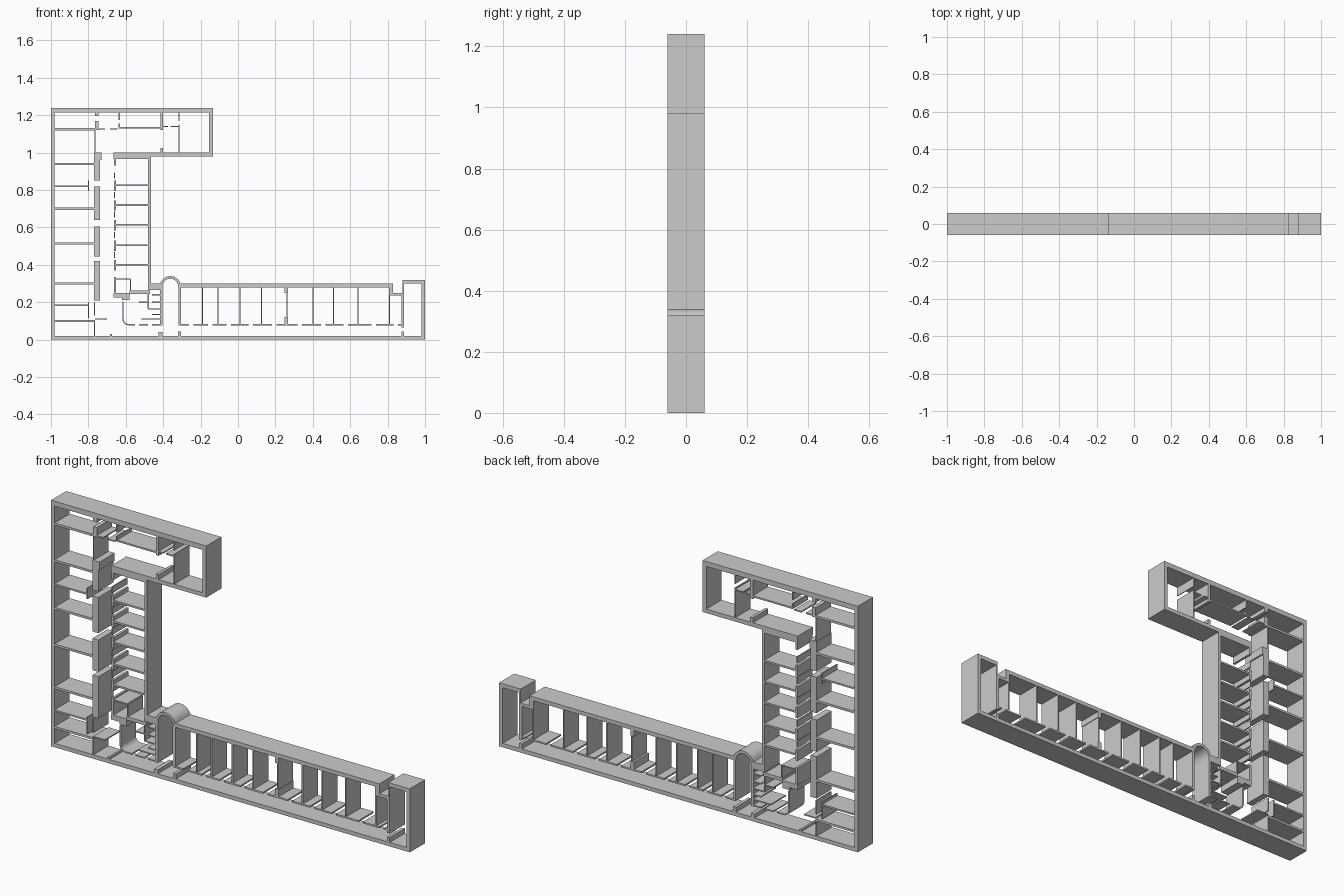
import bpy, bmesh, math

if "Cube" in bpy.data.objects:
    bpy.data.objects.remove(bpy.data.objects["Cube"])

D = 0.06  # half depth of every wall


def finish(name, bm):
    bmesh.ops.recalc_face_normals(bm, faces=bm.faces)
    me = bpy.data.meshes.new(name)
    bm.to_mesh(me)
    bm.free()
    ob = bpy.data.objects.new(name, me)
    bpy.context.scene.collection.objects.link(ob)
    return ob


def walls(name, rects):
    """Each rect (x0, x1, z0, z1) becomes a full-depth wall slab."""
    bm = bmesh.new()
    for x0, x1, z0, z1 in rects:
        f = bm.faces.new([bm.verts.new((x, -D, z)) for x, z in
                          ((x0, z0), (x1, z0), (x1, z1), (x0, z1))])
        ext = bmesh.ops.extrude_face_region(bm, geom=[f])["geom"]
        bmesh.ops.translate(bm, vec=(0, 2 * D, 0),
                            verts=[v for v in ext if isinstance(v, bmesh.types.BMVert)])
    return finish(name, bm)


def across(z, x0, x1, t=0.006):
    return (x0, x1, z - t / 2, z + t / 2)


def upright(x, z0, z1, t=0.006):
    return (x - t / 2, x + t / 2, z0, z1)


def arc(r, a0, a1, n=14):
    return [(-0.362 + r * math.cos(math.radians(a0 + (a1 - a0) * i / n)),
             0.283 + r * math.sin(math.radians(a0 + (a1 - a0) * i / n))) for i in range(n + 1)]


# Outer shell: matched outer and inner outlines, with a round stair bay
outer = [(-1, 0), (-1, 1.24), (-.135, 1.24), (-.135, .98), (-.465, .98), (-.465, .30), (-.418, .30)]
outer += arc(0.057, 163, 17)
outer += [(-.30, .30), (.83, .30), (.83, .25), (.88, .25), (.88, .32), (1, .32), (1, 0)]
inner = [(-.98, .02), (-.98, 1.215), (-.155, 1.215), (-.155, 1.0), (-.48, 1.0), (-.48, .265), (-.415, .265)]
inner += arc(0.043, 180, 0)
inner += [(-.305, .28), (.81, .28), (.81, .235), (.888, .235), (.888, .30), (.98, .30), (.98, .02)]
bm = bmesh.new()
rings = [[bm.verts.new((x, y, z)) for x, z in pts]
         for pts, y in ((outer, -D), (outer, D), (inner, D), (inner, -D))]
n = len(outer)
for a in range(4):
    p, q = rings[a], rings[(a + 1) % 4]
    for i in range(n):
        j = (i + 1) % n
        bm.faces.new((p[i], p[j], q[j], q[i]))
shell = finish("outer_shell", bm)
bpy.context.view_layer.objects.active = shell
shell.select_set(True)
bpy.ops.object.shade_smooth_by_angle(angle=math.radians(25))

# Room dividers of the long left wing
walls("left_room_dividers",
      [across(z, -.98, -.765, .011) for z in (1.125, .94, .70, .515, .30, .10)]
      + [across(z, -.98, -.80, .008) for z in (.82, .185)]
      + [upright(-.80, .795, .85), upright(-.80, .115, .20)])

# Thick corridor wall with doorways
walls("corridor_thick_wall",
      [(-.77, -.737, a, b) for a, b in ((.21, .42), (.445, .605), (.64, .82), (.85, .96))]
      + [(-.77, -.73, .96, 1.0), (-.765, -.745, 1.12, 1.17), (-.765, -.745, 1.195, 1.215),
         upright(-.765, 1.0, 1.12, .004), upright(-.767, .02, .10), upright(-.767, .13, .20)])

# Rooms on the courtyard side of the left wing
right_levels = (.825, .72, .615, .505, .40)
walls("courtyard_room_dividers", [across(z, -.66, -.48, .009) for z in right_levels])
walls("corridor_thin_wall",
      [upright(-.658, z - .03, z + .025, .012) for z in right_levels]
      + [upright(-.66, z + .038, z + .07) for z in right_levels]
      + [upright(-.658, .93, .97, .012), upright(-.658, .25, .335, .012)])
walls("corridor_end_blocks",
      [(-.665, -.47, .965, 1.0), (-.665, -.58, .225, .25), (-.62, -.58, .212, .225),
       (-.58, -.47, .245, .262), across(.325, -.66, -.575), upright(-.575, .26, .325)])

# Partitions of the top wing
walls("top_wing_partitions",
      [(-.415, -.40, 1.12, 1.215), (-.415, -.40, 1.0, 1.025),
       across(1.133, -.635, -.415, .008), upright(-.635, 1.13, 1.155), upright(-.635, 1.175, 1.215),
       across(1.127, -.745, -.71), across(1.127, -.685, -.645),
       across(1.14, -.40, -.375), across(1.14, -.36, -.315),
       upright(-.315, 1.0, 1.15, .004), upright(-.315, 1.17, 1.215, .004)])

# Washroom partitions in the corner, with a rounded corner
bm_pts = [(math.cos(math.radians(a)), math.sin(math.radians(a))) for a in range(180, 271, 15)]
bm = bmesh.new()
r = [[bm.verts.new((-.585 + k * c, y, .11 + k * s)) for c, s in bm_pts]
     for k, y in ((.033, -D), (.033, D), (.026, D), (.026, -D))]
for a in range(4):
    for i in range(len(bm_pts) - 1):
        bm.faces.new((r[a][i], r[a][i + 1], r[(a + 1) % 4][i + 1], r[(a + 1) % 4][i]))
for e in (0, -1):
    bm.faces.new([row[e] for row in r])
finish("washroom_round_corner", bm)
walls("washroom_partitions",
      [upright(-.6145, .11, .205, .007), across(.0805, -.585, -.55, .007),
       across(.08, -.53, -.48), across(.08, -.46, -.415), across(.11, -.515, -.415),
       upright(-.48, .165, .265), across(.20, -.53, -.48), across(.165, -.48, -.46),
       across(.11, -.765, -.70)]
      + [across(z, -.46, -.415) for z in (.135, .165, .20, .24)])

# Stair bay sides and the short door stubs below
walls("stair_bay_sides",
      [upright(-.411, .075, .285, .012), upright(-.312, .075, .285, .012),
       (-.425, -.405, .02, .04), (-.32, -.305, .02, .045), (-.685, -.675, .02, .03)])

# Lower wing: room dividers and corridor wall with door gaps
dividers = (-.19, -.107, .01, .125, .262, .40, .51, .642, .81)
walls("lower_room_dividers",
      [upright(x, .08, .285) for x in dividers]
      + [(.248, .268, .25, .285), (.248, .268, .08, .12)])
edges = (-.31,) + dividers + (.875,)
corridor = []
for a, b in zip(edges, edges[1:]):
    m = a + (b - a) * .5
    corridor += [across(.08, a, m - .012, .008), across(.08, m + .012, b, .008)]
walls("lower_corridor_wall", corridor)

# End room wall with a doorway
walls("end_room_wall", [(.873, .888, .065, .24), (.873, .888, .02, .045)])
